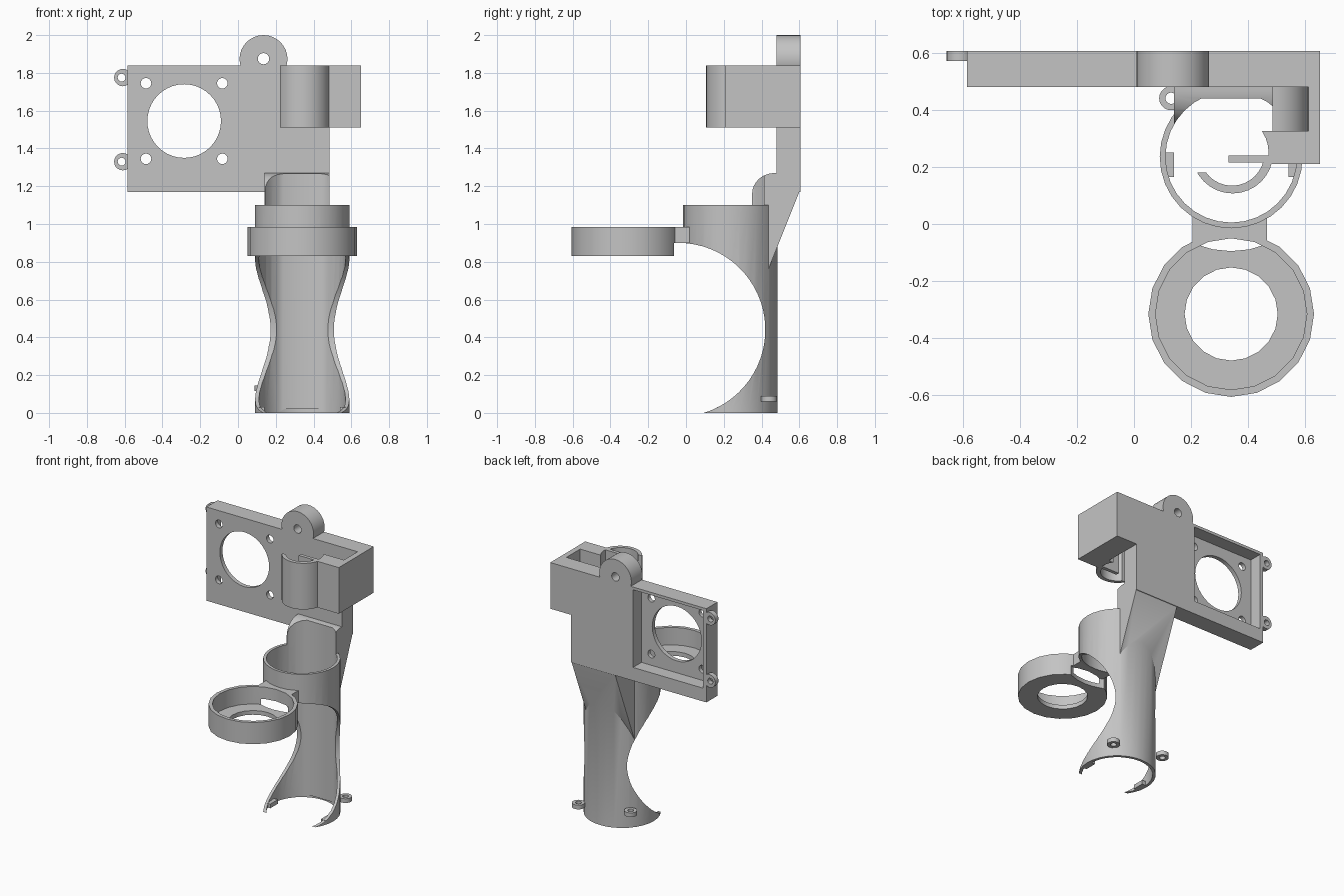
import bpy, bmesh, math
from mathutils import Matrix, Vector

cube = bpy.data.objects.get("Cube")
if cube:
    bpy.data.objects.remove(cube, do_unlink=True)

grey = bpy.data.materials.new("plain_grey")
grey.use_nodes = True
grey.diffuse_color = (0.55, 0.55, 0.55, 1)
grey.node_tree.nodes["Principled BSDF"].inputs["Base Color"].default_value = (0.55, 0.55, 0.55, 1)


def finish(name, bm):
    bmesh.ops.recalc_face_normals(bm, faces=bm.faces)
    mesh = bpy.data.meshes.new(name)
    bm.to_mesh(mesh)
    bm.free()
    mesh.materials.append(grey)
    obj = bpy.data.objects.new(name, mesh)
    bpy.context.collection.objects.link(obj)
    return obj


def box(name, x, y, z):
    bm = bmesh.new()
    bmesh.ops.create_cube(bm, size=1)
    for v in bm.verts:
        v.co = Vector(r[0] if c < 0 else r[1] for r, c in zip((x, y, z), v.co))
    return finish(name, bm)


def cyl(name, axis, a, b, r, lo, hi, sides=24):
    """Cylinder along y or z; a, b are the centre on the other two axes."""
    bm = bmesh.new()
    bmesh.ops.create_cone(bm, cap_ends=True, segments=sides, radius1=r, radius2=r, depth=hi - lo)
    mid = (lo + hi) / 2
    turn = {"y": Matrix.Rotation(math.pi / 2, 4, "X"), "z": Matrix()}[axis]
    place = {"y": (a, mid, b), "z": (a, b, mid)}[axis]
    bm.transform(Matrix.Translation(place) @ turn)
    return finish(name, bm)


def prism(name, profile, lo, hi):
    """Extrude a (y, z) profile along x."""
    bm = bmesh.new()
    face = bm.faces.new([bm.verts.new((lo, y, z)) for y, z in profile])
    out = bmesh.ops.extrude_face_region(bm, geom=[face])
    bmesh.ops.translate(bm, vec=(hi - lo, 0, 0),
                        verts=[g for g in out["geom"] if isinstance(g, bmesh.types.BMVert)])
    # the starting face may be dropped by the extrusion, so close any open end
    bmesh.ops.holes_fill(bm, edges=[e for e in bm.edges if e.is_boundary])
    return finish(name, bm)


def boolean(obj, *tools, op="DIFFERENCE"):
    bpy.context.view_layer.objects.active = obj
    for tool in tools:
        mod = obj.modifiers.new("cut", "BOOLEAN")
        mod.operation, mod.solver, mod.object = op, "EXACT", tool
        bpy.ops.object.modifier_apply(modifier=mod.name)
        bpy.data.objects.remove(tool, do_unlink=True)
    return obj


CX, TY, RY = 0.34, 0.235, -0.315   # shared x centre, tube y, ring y

# Tube joined to a neck with a rounded front edge and a sloped back
arc = [(0.47 - 0.12 * math.cos(t), 1.16 + 0.11 * math.sin(t))
       for t in (i * math.pi / 16 for i in range(9))]
neck = prism("neck", [(0.6, 1.17), (0.35, 0.545)] + arc + [(0.6, 1.27)], 0.14, 0.485)
tube = cyl("tube_and_neck", "z", CX, TY, 0.25, 0, 1.10, 32)
boolean(tube, neck, op="UNION")

# Scalloped front opening, then a bore with a flat along its back
scoop = [(-0.04 + 0.46 * math.sin(t), 0.44 + 0.46 * math.cos(t))
         for t in (i * math.pi / 33 for i in range(34))]
scallop = prism("scallop", [(-0.3, -0.02), (-0.3, 0.9)] + scoop, -0.217, 0.913)
bore = cyl("bore", "z", CX, TY, 0.23, -0.1, 1.5, 32)
boolean(bore, box("bore_flat", (0, 0.7), (0.44, 0.7), (0.02, 1.7)))
boolean(tube, scallop, bore)

# Holder ring with a floor, joined to the tube by a bridge
ring = cyl("holder_ring", "z", CX, RY, 0.29, 0.83, 0.985, 20)
boolean(ring, box("bridge", (0.205, 0.465), (-0.12, 0.06), (0.84, 0.985)), op="UNION")
boolean(ring, cyl("cup", "z", CX, RY, 0.265, 0.86, 1.1, 20),
        cyl("floor_hole", "z", CX, RY, 0.163, 0.7, 1.1, 20),
        cyl("tube_space", "z", CX, TY, 0.235, 0.7, 1.1, 32),
        cyl("underside", "z", CX, TY, 0.33, 0.7, 0.9, 32))

# Mounting plate with a rear pocket, fan opening and screw holes
FX, FZ = -0.285, 1.545
plate = box("mounting_plate", (-0.585, 0.485), (0.48, 0.605), (1.17, 1.84))
boolean(plate, box("pocket", (-0.56, -0.005), (0.51, 0.7), (1.265, 1.82)),
        cyl("fan_opening", "y", FX, FZ, 0.195, 0.3, 0.8, 40))
for sx in (-1, 1):
    for sz in (-1, 1):
        boolean(plate, cyl("screw_hole", "y", FX + sx * 0.202, FZ + sz * 0.2, 0.028, 0.3, 0.8, 16))

# Top lug
boolean(plate, cyl("top_lug", "y", 0.135, 1.873, 0.127, 0.48, 0.605, 32), op="UNION")
boolean(plate, cyl("lug_hole", "y", 0.135, 1.875, 0.03, 0.3, 0.8, 16))

# Side ears on the plate
ears = []
for z in (1.775, 1.33):
    ear = cyl("plate_ear", "y", -0.61, z, 0.046, 0.57, 0.605, 20)
    boolean(ear, cyl("ear_hole", "y", -0.616, z, 0.021, 0.3, 0.8, 16),
            box("ear_trim", (-0.58, -0.4), (0.3, 0.8), (z - 0.1, z + 0.1)))
    ears.append(ear)

# Side block with a curved pocket floor and a curved socket face
Z = (1.51, 1.84)
block = box("side_block", (0.44, 0.65), (0.21, 0.605), Z)
pocket = box("block_pocket", (0.48, 0.61), (0.325, 0.48), (1.525, 2))
boolean(pocket, cyl("pocket_floor", "y", 0.485, 1.52, 0.124, 0.2, 0.6, 40))
boolean(block, pocket,
        box("open_side", (0.3, 0.485), (0.325, 0.7), (1.4, 2)),
        cyl("socket", "z", CX, 0.25, 0.131, 1.4, 2, 32))

# Curved socket wall and its inner tab
wall = cyl("socket_wall", "z", 0.345, 0.249, 0.142, *Z, 32)
boolean(wall, cyl("socket_bore", "z", 0.343, 0.247, 0.113, 1.4, 2, 32),
        box("rear_trim", (0.1, 0.43), (0.18, 0.5), (1.4, 2)),
        box("corner_trim", (0.42, 0.6), (0.225, 0.5), (1.4, 2)))
box("socket_tab", (0.33, 0.48), (0.215, 0.24), Z)

# Foot ears and small tabs at the tube base
for s, x, z in ((-1, 0.13, 0.115), (1, 0.543, 0.06)):
    ear = cyl("foot_ear", "z", x, 0.44, 0.042, z, z + 0.03, 20)
    boolean(ear, cyl("foot_ear_hole", "z", x, 0.44, 0.02, 0, 0.3, 16),
            cyl("foot_ear_trim", "z", CX, TY, 0.24, 0, 0.3, 32))
    ears.append(ear)
    edge = sorted((CX + s * 0.2, CX + s * 0.23))
    box("foot_tab", edge, (0.165, 0.25), (0, 0.03))

# Smooth the round surfaces, keep the edges sharp
bpy.ops.object.select_all(action="DESELECT")
for obj in [tube, ring, plate, block, wall] + ears:
    obj.select_set(True)
    bpy.context.view_layer.objects.active = obj
bpy.ops.object.shade_smooth_by_angle(angle=math.radians(30))
